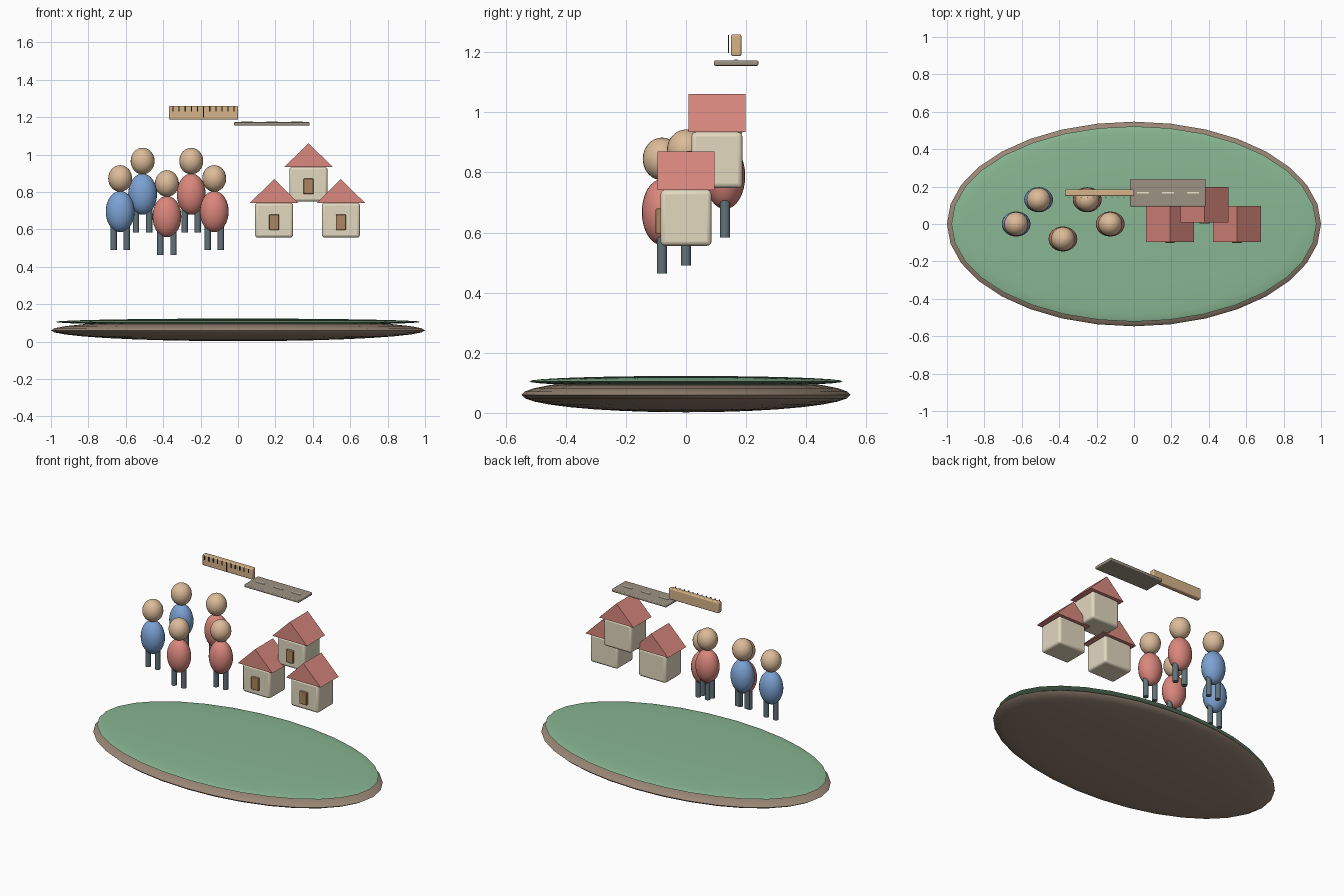
import bpy
import math

if "Cube" in bpy.data.objects:
    bpy.data.objects.remove(bpy.data.objects["Cube"])


def material(name, r, g, b):
    m = bpy.data.materials.new(name)
    m.diffuse_color = (r, g, b, 1)
    m.use_nodes = True
    m.node_tree.nodes["Principled BSDF"].inputs["Base Color"].default_value = m.diffuse_color
    return m


SOIL = material("soil", 0.32, 0.24, 0.18)
GRASS = material("grass", 0.25, 0.47, 0.29)
SKIN = material("skin", 0.72, 0.50, 0.32)
BLUE = material("blue", 0.20, 0.36, 0.65)
RED = material("red", 0.70, 0.24, 0.20)
DARK = material("dark", 0.12, 0.17, 0.19)
WALL = material("wall", 0.76, 0.69, 0.52)
ROOF = material("roof", 0.70, 0.25, 0.21)
DOOR = material("door", 0.42, 0.24, 0.12)
WOOD = material("wood", 0.67, 0.45, 0.25)
INK = material("ink", 0.08, 0.07, 0.06)
ROAD = material("road", 0.34, 0.29, 0.23)
DASH = material("dash", 0.85, 0.78, 0.60)


def finish(name, mat):
    ob = bpy.context.object
    ob.name = name
    ob.data.materials.append(mat)
    return ob


def ball(name, mat, loc, radii, seg=24, rings=16):
    bpy.ops.mesh.primitive_uv_sphere_add(segments=seg, ring_count=rings, radius=1, location=loc)
    ob = finish(name, mat)
    ob.scale = radii
    bpy.ops.object.transform_apply(location=False, rotation=False, scale=True)
    bpy.ops.object.shade_smooth_by_angle()
    return ob


def box(name, mat, loc, size, bevel=0):
    bpy.ops.mesh.primitive_cube_add(size=1, location=loc)
    ob = finish(name, mat)
    ob.scale = size
    bpy.ops.object.transform_apply(location=False, rotation=False, scale=True)
    if bevel:
        mod = ob.modifiers.new("bevel", 'BEVEL')
        mod.width = bevel
        mod.segments = 3
        bpy.ops.object.shade_smooth_by_angle()
    return ob


def gable(name, mat, loc, half_w, half_d, height):
    # triangular prism with its ridge along y
    x, y, z = loc
    prof = [(-half_w, 0), (half_w, 0), (0, height)]
    verts = [(px, s * half_d, pz) for s in (-1, 1) for px, pz in prof]
    faces = [(0, 1, 2), (5, 4, 3), (0, 3, 4, 1), (1, 4, 5, 2), (2, 5, 3, 0)]
    me = bpy.data.meshes.new(name)
    me.from_pydata(verts, [], faces)
    me.materials.append(mat)
    ob = bpy.data.objects.new(name, me)
    ob.location = (x, y, z)
    bpy.context.collection.objects.link(ob)


def person(n, x, y, dz, shirt):
    ball(f"person_{n}_body", shirt, (x, y, 0.695 + dz), (0.077, 0.067, 0.11))
    ball(f"person_{n}_head", SKIN, (x, y, 0.872 + dz), (0.064, 0.064, 0.071))
    for side, s in (("left", -1), ("right", 1)):
        bpy.ops.mesh.primitive_cylinder_add(vertices=16, radius=0.017, depth=0.165,
                                            location=(x + s * 0.035, y, 0.573 + dz))
        finish(f"person_{n}_{side}_leg", DARK)
        bpy.ops.object.shade_smooth_by_angle()


def house(n, x, y, dz):
    box(f"house_{n}_walls", WALL, (x, y, 0.649 + dz), (0.204, 0.17, 0.186), 0.015)
    gable(f"house_{n}_roof", ROOF, (x, y, 0.742 + dz), 0.128, 0.095, 0.127)
    box(f"house_{n}_door", DOOR, (x, y - 0.09, 0.638 + dz), (0.053, 0.022, 0.083), 0.004)


# island
ball("soil_base", SOIL, (0, 0, 0.06), (1, 0.547, 0.058), 32, 16)
ball("grass_top", GRASS, (0, 0, 0.105), (0.976, 0.522, 0.018), 32, 16)

# people and houses
for i, p in enumerate([(-0.63, 0, 0, BLUE), (-0.51, 0.13, 0.093, BLUE), (-0.38, -0.08, -0.027, RED),
                       (-0.25, 0.13, 0.093, RED), (-0.127, 0, 0, RED)], 1):
    person(i, *p)
for i, h in enumerate([(0.193, 0, 0), (0.55, 0, 0), (0.377, 0.103, 0.192)], 1):
    house(i, *h)

# measuring ruler
box("ruler", WOOD, (-0.184, 0.167, 1.223), (0.37, 0.034, 0.072), 0.006)
for i in range(11):
    h = 0.06 if i == 5 else 0.027
    box(f"ruler_tick_{i}", INK, (-0.184 + (i - 5) * 0.0327, 0.141, 1.258 - h / 2), (0.006, 0.004, h))

# road slab with lane dashes
box("road", ROAD, (0.181, 0.167, 1.164), (0.404, 0.147, 0.018), 0.005)
for i in (-1, 0, 1):
    box(f"road_dash_{i + 2}", DASH, (0.181 + i * 0.134, 0.167, 1.174), (0.064, 0.01, 0.005))
